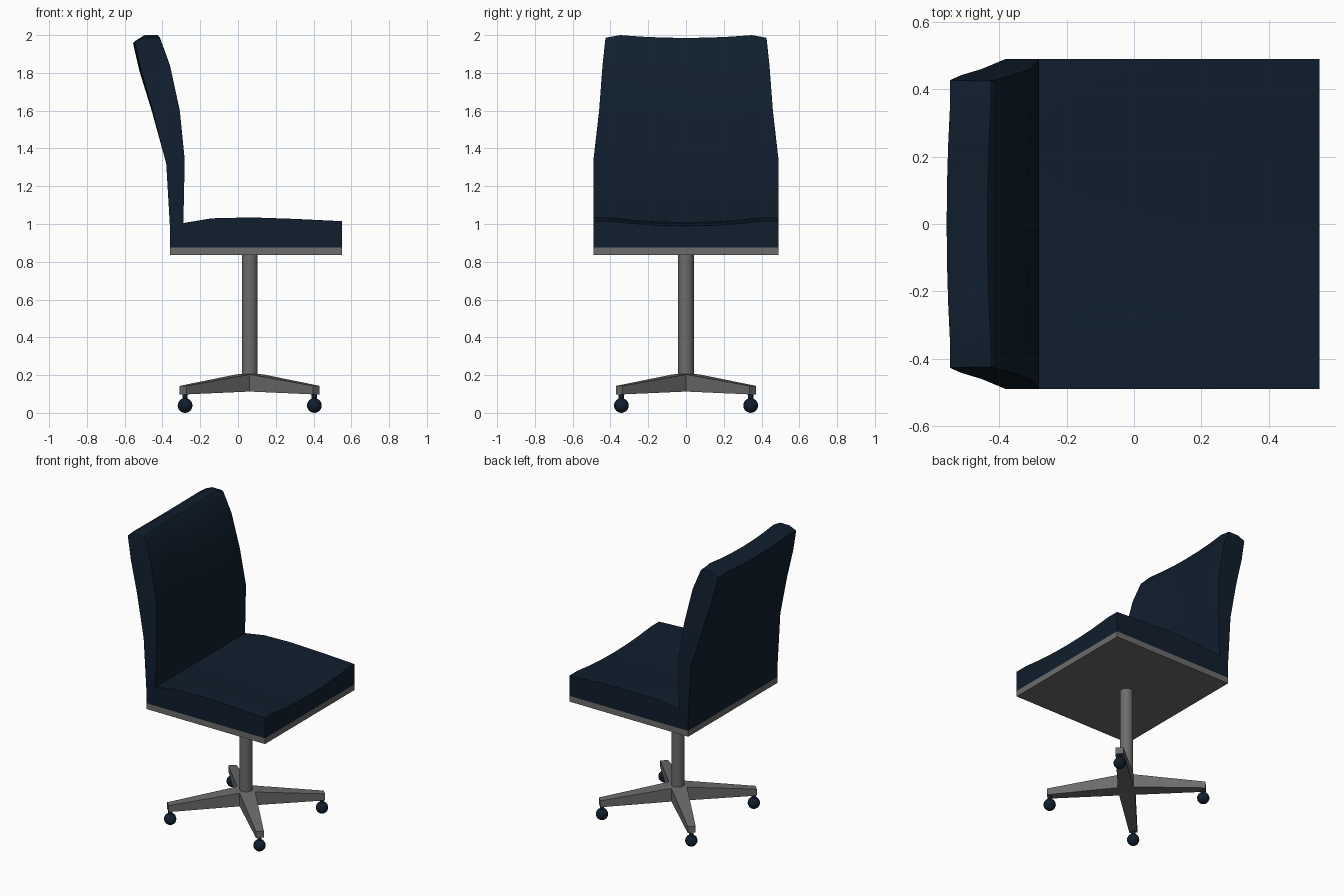
import bpy, bmesh, math
from mathutils import Matrix, Vector

if "Cube" in bpy.data.objects:
    bpy.data.objects.remove(bpy.data.objects["Cube"])


def material(name, rgb):
    m = bpy.data.materials.new(name)
    m.diffuse_color = (*rgb, 1)
    m.use_nodes = True
    m.node_tree.nodes["Principled BSDF"].inputs["Base Color"].default_value = m.diffuse_color
    return m


NAVY = material("navy_fabric", (0.005, 0.013, 0.027))
GREY = material("dark_metal", (0.15, 0.15, 0.15))
CX = 0.062  # pedestal axis


def finish(name, bm, mat, smooth=False):
    bmesh.ops.recalc_face_normals(bm, faces=bm.faces)
    for f in bm.faces:
        f.smooth = False
    me = bpy.data.meshes.new(name)
    bm.to_mesh(me)
    bm.free()
    ob = bpy.data.objects.new(name, me)
    bpy.context.collection.objects.link(ob)
    me.materials.append(mat)
    if smooth:
        bpy.ops.object.select_all(action='DESELECT')
        ob.select_set(True)
        bpy.context.view_layer.objects.active = ob
        bpy.ops.object.shade_smooth_by_angle(angle=math.radians(35))
    return ob


# Upholstery: L-shaped loft.
# (inner x, z), (outer x, z), half width, centre sag x, centre sag z, corner drop
rows = [
    ((0.55, 1.015), (0.55, 0.875), 0.49, 0, -0.025, 0),
    ((0.30, 1.027), (0.30, 0.875), 0.49, 0, -0.025, 0),
    ((0.07, 1.035), (0.07, 0.875), 0.49, 0, -0.025, 0),
    ((-0.14, 1.030), (-0.14, 0.875), 0.49, 0, -0.022, 0),
    ((-0.29, 1.005), (-0.36, 0.875), 0.49, 0, 0, 0),
    ((-0.288, 1.06), (-0.36, 0.98), 0.49, 0, 0, 0),
    ((-0.282, 1.34), (-0.38, 1.32), 0.49, 0, 0, 0),
    ((-0.308, 1.60), (-0.452, 1.60), 0.46, -0.005, 0, 0),
    ((-0.36, 1.84), (-0.512, 1.81), 0.442, -0.01, 0, 0),
    ((-0.413, 1.985), (-0.546, 1.968), 0.427, -0.01, -0.01, 0.005),
    ((-0.425, 2.0), (-0.495, 2.0), 0.425, -0.01, -0.015, 0.014),
]
cols = [-1, -0.82, -0.55, -0.28, 0, 0.28, 0.55, 0.82, 1]
bm = bmesh.new()
grid = []
for inner, outer, w, sx, sz, drop in rows:
    pair = []
    for k, (x, z) in enumerate((inner, outer)):
        line = []
        for s in cols:
            c = 1 - (s / 0.82) ** 2 if abs(s) < 0.82 else 0
            dz = sz * c if (k == 0 or z > 1.9) else 0
            dz -= drop if abs(s) == 1 else 0
            line.append(bm.verts.new((x + sx * c, s * w, z + dz)))
        pair.append(line)
    grid.append(pair)
n = len(cols) - 1
for a, b in zip(grid, grid[1:]):
    for k in (0, 1):
        for j in range(n):
            bm.faces.new((a[k][j], a[k][j + 1], b[k][j + 1], b[k][j]))
    for j in (0, n):
        bm.faces.new((a[0][j], b[0][j], b[1][j], a[1][j]))
for g in (grid[0], grid[-1]):
    for j in range(n):
        bm.faces.new((g[0][j], g[0][j + 1], g[1][j + 1], g[1][j]))
finish("seat_and_back", bm, NAVY, True)

# Seat plate
bm = bmesh.new()
bmesh.ops.create_cube(bm, size=1, matrix=Matrix.Translation((0.095, 0, 0.855)) @ Matrix.Diagonal((0.91, 0.98, 0.04, 1)))
finish("seat_plate", bm, GREY)


def cylinder(name, x, y, z0, z1, r, mat, sides):
    bm = bmesh.new()
    bmesh.ops.create_cone(bm, cap_ends=True, segments=sides, radius1=r, radius2=r, depth=z1 - z0,
                          matrix=Matrix.Translation((x, y, (z0 + z1) / 2)))
    finish(name, bm, mat, True)


cylinder("column", CX, 0, 0.13, 0.84, 0.042, GREY, 16)

# Four tapered diagonal arms, each with a caster
for i in range(4):
    ang = math.radians(45 + 90 * i)
    rot = Matrix.Translation((CX, 0, 0)) @ Matrix.Rotation(ang, 4, 'Z')
    bm = bmesh.new()
    # plan runs from the axis to the mitre with its neighbours, then to the tip
    plan = [(0, 0, 0.115, 0.208), (0.05, -0.05, 0.113, 0.204), (0.499, -0.025, 0.098, 0.143),
            (0.499, 0.025, 0.098, 0.143), (0.05, 0.05, 0.113, 0.204)]
    lo = [bm.verts.new(rot @ Vector((x, y, a))) for x, y, a, b in plan]
    hi = [bm.verts.new(rot @ Vector((x, y, b))) for x, y, a, b in plan]
    for ring in (lo, hi):
        bm.faces.new((ring[0], ring[1], ring[4]))
        bm.faces.new(ring[1:])
    for j in (1, 2, 3):
        bm.faces.new((lo[j], lo[j + 1], hi[j + 1], hi[j]))
    finish(f"base_arm_{i + 1}", bm, GREY)

    p = rot @ Vector((0.484, 0, 0.041))
    cylinder(f"caster_stem_{i + 1}", p.x, p.y, 0.07, 0.105, 0.014, NAVY, 12)
    bm = bmesh.new()
    bmesh.ops.create_uvsphere(bm, u_segments=20, v_segments=12, radius=0.039,
                              matrix=Matrix.Translation((p.x, p.y, 0.039)))
    finish(f"caster_ball_{i + 1}", bm, NAVY, True)
